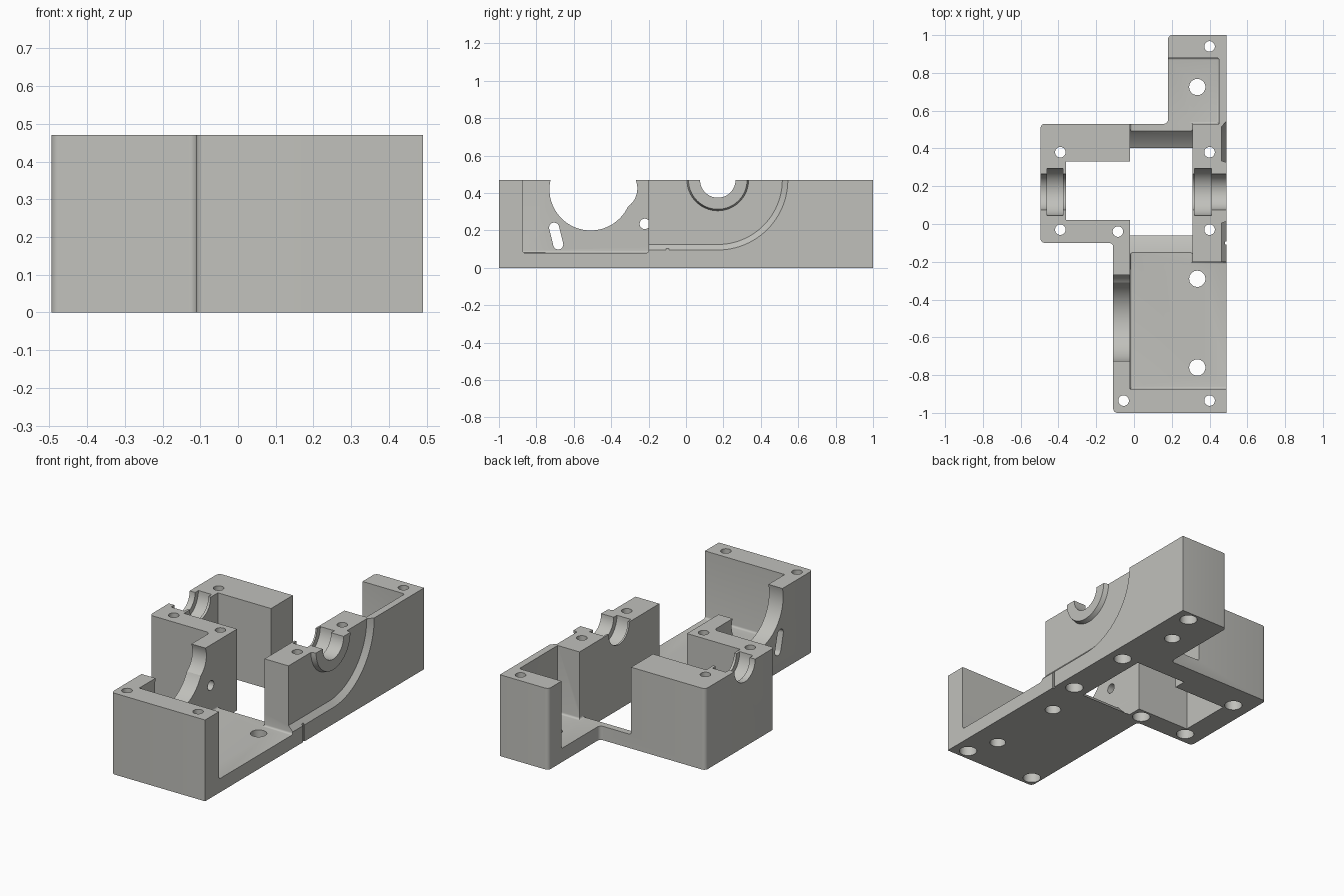
import bpy, bmesh
from math import cos, sin, pi, radians

if "Cube" in bpy.data.objects:
    bpy.data.objects.remove(bpy.data.objects["Cube"])

H = 0.47          # overall height
CY = 0.17         # shaft centre line in y

mat = bpy.data.materials.new("light warm grey")
mat.diffuse_color = (0.53, 0.53, 0.50, 1)
mat.use_nodes = True
mat.node_tree.nodes["Principled BSDF"].inputs["Base Color"].default_value = mat.diffuse_color


def make(name, bm):
    bmesh.ops.recalc_face_normals(bm, faces=bm.faces)
    me = bpy.data.meshes.new(name)
    bm.to_mesh(me)
    bm.free()
    ob = bpy.data.objects.new(name, me)
    bpy.context.collection.objects.link(ob)
    return ob


def loft(a, b, axis, lo, hi):
    """Closed solid between two profiles with equal point counts."""
    bm = bmesh.new()

    def place(p, t):
        return (t, p[0], p[1]) if axis == 'x' else (p[0], p[1], t)
    va = [bm.verts.new(place(p, lo)) for p in a]
    vb = [bm.verts.new(place(p, hi)) for p in b]
    bm.faces.new(va)
    bm.faces.new(vb)
    n = len(a)
    for i in range(n):
        j = (i + 1) % n
        bm.faces.new((va[i], va[j], vb[j], vb[i]))
    bmesh.ops.recalc_face_normals(bm, faces=bm.faces)
    return bm


def arc(cx, cy, r, a0, a1, n):
    return [(cx + r * cos(radians(a0 + (a1 - a0) * i / n)),
             cy + r * sin(radians(a0 + (a1 - a0) * i / n))) for i in range(n + 1)]


def circle(cx, cy, r, n=32):
    return arc(cx, cy, r, 0, 360, n)[:-1]


def rect(x0, y0, x1, y1):
    return [(x0, y0), (x1, y0), (x1, y1), (x0, y1)]


def bevel(bm, test, offset):
    edges = [e for e in bm.edges if test(*[v.co for v in e.verts])]
    bmesh.ops.bevel(bm, geom=edges, offset=offset, segments=4, profile=0.5,
                    affect='EDGES', clamp_overlap=True)


def cut(body, bm):
    tool = make("cutter", bm)
    tool.hide_render = True
    mod = body.modifiers.new("cut", 'BOOLEAN')
    mod.operation, mod.solver, mod.object = 'DIFFERENCE', 'EXACT', tool
    dg = bpy.context.evaluated_depsgraph_get()
    me = bpy.data.meshes.new_from_object(body.evaluated_get(dg))
    body.modifiers.clear()
    body.data = me
    bpy.data.objects.remove(tool)


def prism(p, axis, lo, hi):
    return loft(p, p, axis, lo, hi)


# Solid footprint with softened left-hand vertical corners
outline = [(-.11, -1), (.49, -1), (.49, 1), (.18, 1),
           (.18, .53), (-.495, .53), (-.495, -.10), (-.11, -.10)]
bm = prism(outline, 'z', 0, H)
bevel(bm, lambda a, b: abs(a.z - b.z) > .1 and a.x < .2, .022)
housing = make("gearbox_housing", bm)

# Front bay, gear bay and rear pocket, all down to the floor plate
bay = [(-.02, -.873), (.6, -.873), (.6, -.20), (.31, -.20), (.31, .53),
       (.45, .53), (.45, .88), (.1, .88), (.1, .6), (-.02, .6)]
bm = prism(bay, 'z', .08, .7)
bevel(bm, lambda a, b: max(a.z, b.z) < .1 or (abs(a.z - b.z) > .1 and a.y > .7), .012)
cut(housing, bm)

# Gear clearance through the floor, and the open left window
cut(housing, prism(circle(CY, .35, .42, 72), 'x', -.02, .31))
cut(housing, prism(rect(-.36, .02, .1, .33), 'z', -.1, .7))


# Sloped recess on the right face, leaving a collar round the bearing
def recess(r_out, r_in):
    return ([(-.25, H - r_out)] + arc(CY, H, r_out, -90, 0, 24)
            + [(CY + r_out, .6), (CY + r_in, .6)]
            + arc(CY, H, r_in, 0, -180, 32) + [(CY - r_in, .6), (-.25, .6)])


cut(housing, loft(recess(.345, .165), recess(.38, .155), 'x', .463, .495))

# Bearing seats: a shaft bore plus a wider groove in each side
for lo, hi, g0, g1 in ((-.6, -.3, -.46, -.375), (.25, .6, .32, .41)):
    cut(housing, prism(circle(CY, H, .095, 48), 'x', lo, hi))
    cut(housing, prism(circle(CY, H, .125, 48), 'x', g0, g1))

# Motor cradle, slanted slot and small hole in the left wall
cut(housing, prism(circle(-.51, .42, .22, 64), 'x', -.2, .05))
cut(housing, prism(circle(-.38, .425, .12, 48), 'x', -.2, .05))
cut(housing, prism(rect(-.715, .43, -.27, .6), 'x', -.2, .05))
slot = arc(-.705, .215, .027, 12, 192, 10) + arc(-.683, .125, .027, 192, 372, 10)
cut(housing, prism(slot, 'x', -.2, .05))
cut(housing, prism(circle(-.22, .235, .028, 24), 'x', -.2, .05))

# Screw holes with counterbores underneath
for x, y in ((-.39, .38), (-.39, -.03), (-.085, -.04), (.40, .38),
             (.40, -.03), (.40, .94), (-.055, -.935), (.40, -.935)):
    cut(housing, prism(circle(x, y, .028), 'z', -.1, .7))
    cut(housing, prism(circle(x, y, .048), 'z', -.1, .06))

# Larger mounting holes in the floor
for x, y in ((.335, -.29), (.335, -.76), (.335, .725)):
    cut(housing, prism(circle(x, y, .043), 'z', -.1, .2))

# Index notch on the right edge
cut(housing, prism(rect(.482, -.108, .6, -.092), 'z', -.1, .105))

housing.data.materials.clear()
housing.data.materials.append(mat)
for p in housing.data.polygons:
    p.material_index = 0
bpy.context.view_layer.objects.active = housing
housing.select_set(True)
bpy.ops.object.shade_smooth_by_angle(angle=radians(30))
